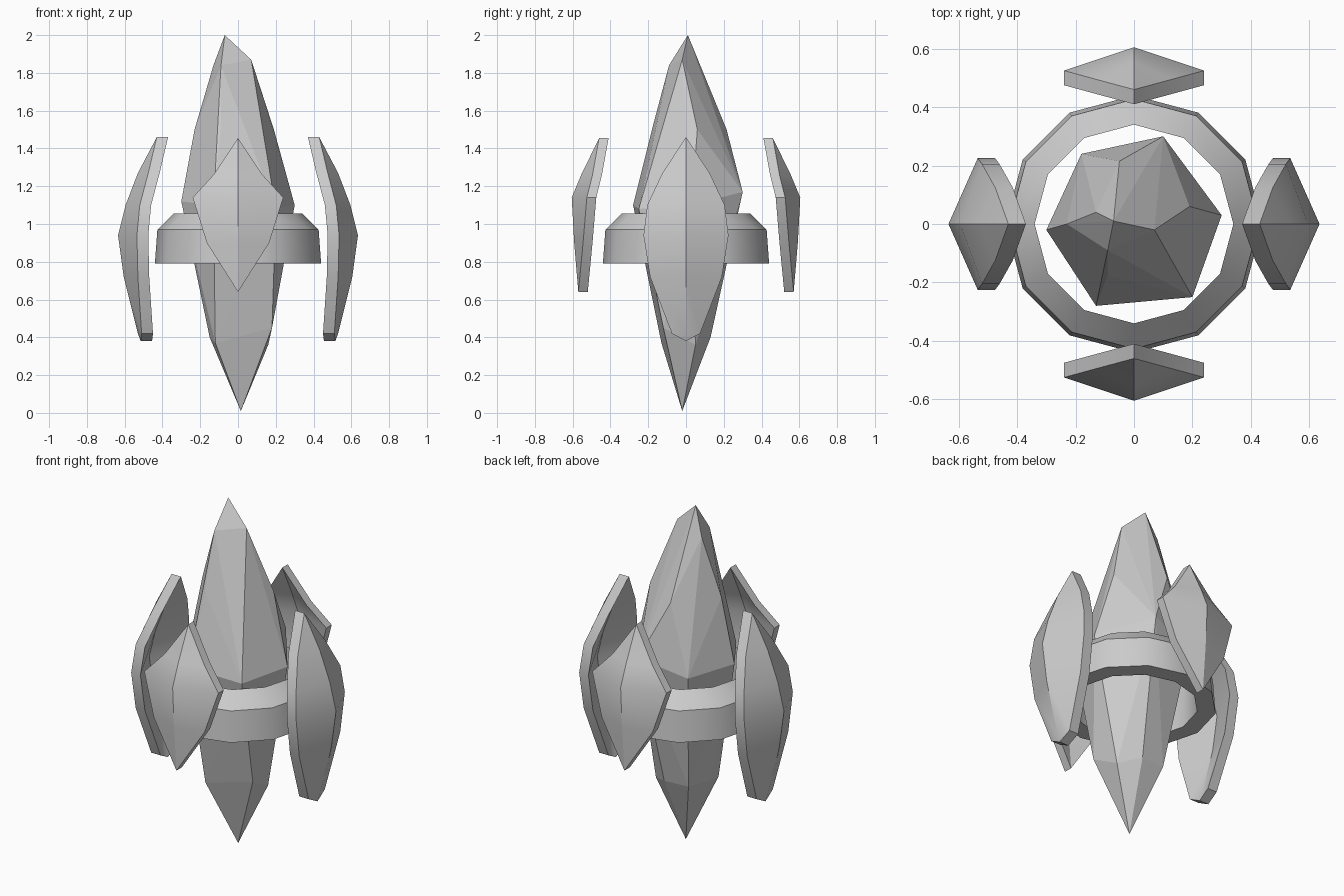
import bpy, bmesh, math
from mathutils import Matrix, Vector

if "Cube" in bpy.data.objects:
    bpy.data.objects.remove(bpy.data.objects["Cube"], do_unlink=True)

# One flat stone grey for every part
GREY = (0.6, 0.6, 0.6, 1)
stone = bpy.data.materials.new("stone_grey")
stone.use_nodes = True
stone.diffuse_color = GREY
stone.node_tree.nodes["Principled BSDF"].inputs["Base Color"].default_value = GREY


def finish(bm, name, smooth_angle=None):
    """Turn a bmesh into a named, shaded object."""
    bmesh.ops.recalc_face_normals(bm, faces=bm.faces)
    mesh = bpy.data.meshes.new(name)
    bm.to_mesh(mesh)
    bm.free()
    mesh.materials.append(stone)
    obj = bpy.data.objects.new(name, mesh)
    bpy.context.collection.objects.link(obj)
    if smooth_angle:
        bpy.ops.object.select_all(action="DESELECT")
        obj.select_set(True)
        bpy.context.view_layer.objects.active = obj
        bpy.ops.object.shade_smooth_by_angle(angle=math.radians(smooth_angle))
    return obj


# Crystal: convex faceted shard through a few irregular rings
def crystal():
    tips = [(-.07, .01, 2), (.015, -.02, .01)]
    shoulder = [(.07, -.02, 1.87), (-.09, -.09, 1.84), (-.13, .04, 1.84), (-.04, .04, 1.85)]
    upper = [(-.09, -.175, 1.52), (-.23, 0, 1.5), (-.05, .215, 1.5), (.19, .06, 1.5)]
    girdle = [(.3, .03, 1.1), (.1, .3, 1.17), (-.18, .24, 1.1),
              (-.3, -.02, 1.12), (-.13, -.28, 1.1), (.2, -.25, 1.08)]
    lower = [(.18, -.12, .45), (.16, .05, .36), (.05, .13, .4),
             (-.1, .12, .4), (-.15, -.02, .4), (-.12, -.13, .37)]
    bm = bmesh.new()
    for p in tips + shoulder + upper + girdle + lower:
        bm.verts.new(p)
    hull = bmesh.ops.convex_hull(bm, input=bm.verts[:])
    loose = [v for v in bm.verts if not v.link_faces]
    bmesh.ops.delete(bm, geom=loose, context="VERTS")
    finish(bm, "crystal")


# Collar: bevelled twelve-sided ring spun from its profile
def collar():
    profile = [(.34, .79), (.44, .79), (.427, .97), (.34, 1.055)]
    bm = bmesh.new()
    verts = [bm.verts.new((r, 0, z)) for r, z in profile]
    edges = [bm.edges.new((verts[i], verts[i - 1])) for i in range(len(verts))]
    bmesh.ops.spin(bm, geom=verts + edges, axis=(0, 0, 1), cent=(0, 0, 0),
                   steps=12, angle=math.tau)
    bmesh.ops.remove_doubles(bm, verts=bm.verts, dist=.001)
    finish(bm, "collar_ring", 35)


# Shield: rows of (half width, height, rim distance, spine distance), pushed inward
def shield(name, rows, thickness, turn):
    bm = bmesh.new()
    grid = []
    for w, z, rim, spine in rows:
        if w == 0:
            grid.append([bm.verts.new((0, -rim, z))] * 3)
        else:
            grid.append([bm.verts.new(p) for p in
                         ((-w, -rim, z), (0, -spine, z), (w, -rim, z))])
    for a, b in zip(grid, grid[1:]):
        for i in range(2):
            corners = dict.fromkeys((a[i], a[i + 1], b[i + 1], b[i]))
            bm.faces.new(list(corners))
    outer = bm.faces[:]
    back = bmesh.ops.extrude_face_region(bm, geom=outer, use_keep_orig=True)["geom"]
    bmesh.ops.translate(bm, vec=Vector((0, thickness, 0)),
                        verts=[g for g in back if isinstance(g, bmesh.types.BMVert)])
    bm.transform(Matrix.Rotation(math.radians(turn), 4, "Z"))
    finish(bm, name, 30)


short_rows = [(0, 1.455, .46, .46), (.13, 1.26, .495, .555), (.24, 1.14, .525, .605),
              (.165, .9, .545, .592), (0, .64, .57, .57)]
long_rows = [(0, 1.46, .43, .43), (.125, 1.27, .475, .53), (.205, 1.1, .52, .595),
             (.225, .94, .535, .635), (.19, .72, .53, .605), (.075, .42, .51, .53),
             (0, .38, .515, .515)]

crystal()
collar()
shield("front_shield", short_rows, .05, 0)
shield("back_shield", short_rows, .05, 180)
shield("left_shield", long_rows, .06, 90)
shield("right_shield", long_rows, .06, -90)
